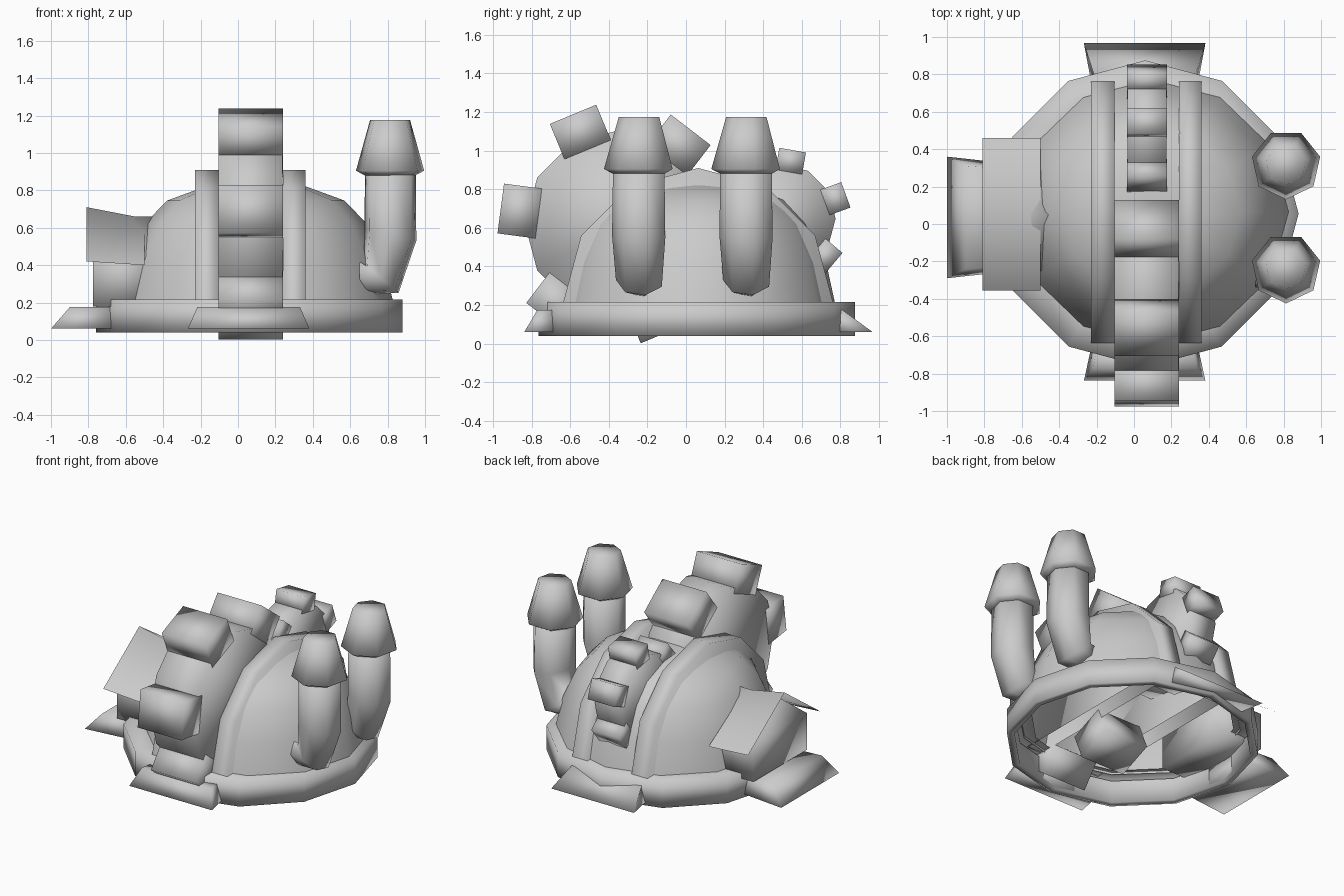
import bpy, bmesh
from math import sin, cos, pi, radians
from mathutils import Vector, Matrix

if "Cube" in bpy.data.objects:
    bpy.data.objects.remove(bpy.data.objects["Cube"])


def make(name, verts, faces):
    """Smooth-shaded mesh object with outward normals."""
    me = bpy.data.meshes.new(name)
    me.from_pydata([tuple(v) for v in verts], [], faces)
    bm = bmesh.new()
    bm.from_mesh(me)
    bmesh.ops.recalc_face_normals(bm, faces=bm.faces)
    bm.to_mesh(me)
    bm.free()
    me.shade_smooth()
    ob = bpy.data.objects.new(name, me)
    bpy.context.collection.objects.link(ob)
    return ob


def skin(name, rings, caps=(True, True), open_loop=False):
    """Join equal-sized loops of points into a surface."""
    n, m = len(rings[0]), len(rings)
    verts = [p for r in rings for p in r]
    faces = []
    for i in range(m - 1):
        a, b = i * n, (i + 1) * n
        for j in range(n - 1 if open_loop else n):
            k = (j + 1) % n
            faces.append((a + j, a + k, b + k, b + j))
    if caps[0]:
        faces.append(tuple(range(n)))
    if caps[1]:
        faces.append(tuple(range((m - 1) * n, m * n)))
    return make(name, verts, faces)


def lathe(name, profile, cx, cy, n, sy=1.0, start=0.0, caps=(False, False)):
    rings = [[(cx + r * cos(start + 2 * pi * k / n), cy + sy * r * sin(start + 2 * pi * k / n), z)
              for k in range(n)] for r, z in profile]
    return skin(name, rings, caps)


def extrude_x(name, outline, x0, x1, open_loop=False):
    """Outline of (y, z) points pushed along x."""
    return skin(name, [[(x, y, z) for y, z in outline] for x in (x0, x1)], open_loop=open_loop)


# Base ring and dome
lathe("base_ring", [(0.66, 0.215), (0.82, 0.215), (0.82, 0.04), (0.77, 0.04), (0.77, 0.2)],
      0.06, 0.055, 12)
lathe("dome", [(0.735, 0.2), (0.685, 0.42), (0.595, 0.62), (0.475, 0.745), (0.27, 0.82), (0.1, 0.835)],
      0.095, 0.065, 12, sy=0.965, caps=(False, True))

# Pair of arched rails over the dome, open underneath
outline = [(0.063 + 0.7 * cos(radians(30 * i)), 0.21 + 0.7 * sin(radians(30 * i))) for i in range(7)]
for side, x0, x1 in (("left", -0.23, -0.105), ("right", 0.24, 0.36)):
    extrude_x("arch_rail_" + side, outline, x0, x1, open_loop=True)


# Bucket wheels: drum (open where it sinks into the dome) plus six radial blocks
def wheel(name, cy, cz, r, tip, block, x0, x1, phase, first, last):
    arc = [radians(30 * k) for k in range(first, last + 1)]
    extrude_x(name + "_drum", [(cy + r * cos(a), cz + r * sin(a)) for a in arc], x0, x1, open_loop=True)
    c, h = Vector((cy, cz)), block / 2
    for k in range(6):
        a = radians(phase + 60 * k)
        d, t = Vector((cos(a), sin(a))), Vector((-sin(a), cos(a)))
        pts = [c + d * q + t * s for q, s in
               ((tip, h), (tip, -h), (r * 0.86, -h), (r * 0.86, h))]
        extrude_x(f"{name}_bucket_{k}", pts, x0 - 0.002, x1 + 0.002)


wheel("front_wheel", -0.35, 0.62, 0.485, 0.615, 0.26, -0.103, 0.238, 52.5, 0, 8)
wheel("rear_wheel", 0.49, 0.648, 0.285, 0.36, 0.14, -0.035, 0.175, 20, -2, 5)

# Two chimneys: bent seven-sided pipe with a tapered cap
for name, y in (("front", -0.238), ("rear", 0.318)):
    path = [(0.815, 0.92, 0.14, 0), (0.815, 0.56, 0.145, -12), (0.765, 0.33, 0.125, -40),
            (0.65, 0.34, 0.10, -90)]
    rings = []
    for px, pz, r, tilt in path:
        rot = Matrix.Rotation(radians(-tilt), 3, 'Y')
        rings.append([Vector((px, y, pz)) + rot @ Vector(
            (r * cos(-pi / 2 + 2 * pi * k / 7), r * sin(-pi / 2 + 2 * pi * k / 7), 0)) for k in range(7)])
    skin("chimney_pipe_" + name, rings)
    lathe("chimney_cap_" + name, [(0.14, 0.88), (0.187, 0.905), (0.11, 1.175)], 0.813, y, 7,
          start=-pi / 2, caps=(True, True))

# Side porch: gabled walls and an overhanging roof sheet
gable = [(-0.25, 0.18), (0.35, 0.18), (0.35, 0.44), (0.05, 0.66), (-0.25, 0.44)]
extrude_x("porch_walls", gable, -0.775, -0.45)
roof = []
for x, ridge, eave in ((-0.81, 0.71, 0.42), (-0.5, 0.65, 0.40)):
    roof.append([(x, -0.355, eave), (x, 0.05, ridge), (x, 0.46, eave)])
skin("porch_roof", roof, caps=(False, False), open_loop=True)


# Entrance ramps: splayed wedges around the ring
def ramp(name, angle, centre, outer, top, inner):
    rot = Matrix.Rotation(radians(angle), 3, 'Z')

    def loop(edge, half_out, half_in, z):
        return [rot @ Vector((d, s, z)) + Vector(centre) for d, s in
                ((edge, -half_out), (edge, half_out), (inner, half_in), (inner, -half_in))]
    skin(name, [loop(outer, 0.325, 0.29, 0.06), loop(top, 0.275, 0.26, 0.175)])


ramp("ramp_left", 180, (0, 0.035, 0), 1.0, 0.9, 0.68)
ramp("ramp_front", -90, (0.057, 0, 0), 0.838, 0.77, 0.68)
ramp("ramp_back", 90, (0.057, 0, 0), 0.967, 0.81, 0.78)
